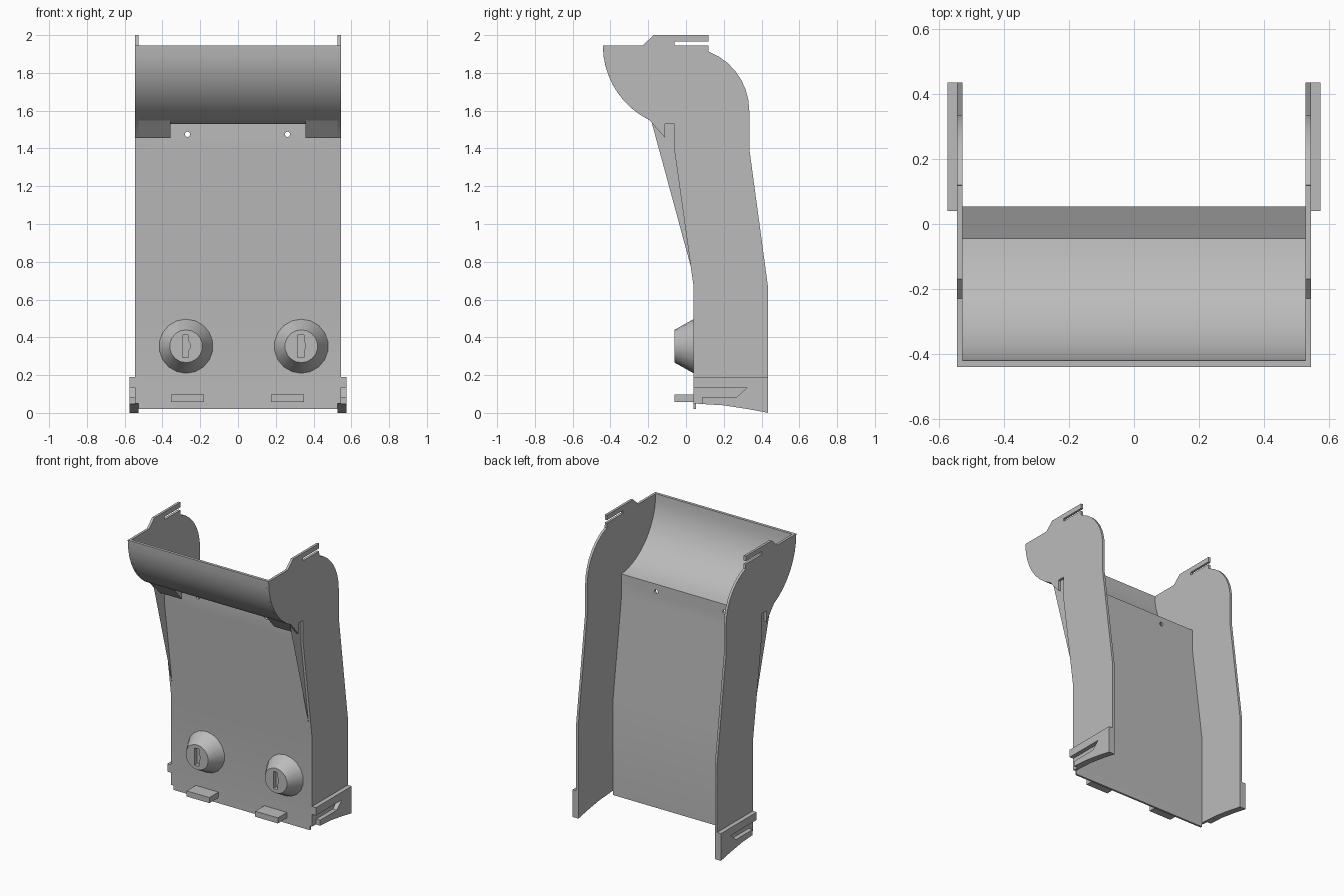
import bpy
import bmesh
from math import cos, sin, radians
from mathutils import Matrix

if "Cube" in bpy.data.objects:
    bpy.data.objects.remove(bpy.data.objects["Cube"], do_unlink=True)

grey = bpy.data.materials.new("plain_grey")
grey.use_nodes = True
grey.diffuse_color = (0.5, 0.5, 0.5, 1)
grey.node_tree.nodes["Principled BSDF"].inputs["Base Color"].default_value = (0.5, 0.5, 0.5, 1)


def finish(name, bm):
    bmesh.ops.recalc_face_normals(bm, faces=bm.faces)
    mesh = bpy.data.meshes.new(name)
    bm.to_mesh(mesh)
    bm.free()
    mesh.materials.append(grey)
    ob = bpy.data.objects.new(name, mesh)
    bpy.context.collection.objects.link(ob)
    return ob


def activate(ob):
    bpy.ops.object.select_all(action='DESELECT')
    ob.select_set(True)
    bpy.context.view_layer.objects.active = ob


def extrude(name, points, offset):
    bm = bmesh.new()
    face = bm.faces.new([bm.verts.new(p) for p in points])
    new = bmesh.ops.extrude_face_region(bm, geom=[face])["geom"]
    verts = [v for v in new if isinstance(v, bmesh.types.BMVert)]
    bmesh.ops.translate(bm, verts=verts, vec=offset)
    return finish(name, bm)


def side_prism(name, profile, x0, x1):
    return extrude(name, [(x0, y, z) for y, z in profile], (x1 - x0, 0, 0))


def cone(name, x, z, y_back, y_front, r_back, r_front, sides):
    bm = bmesh.new()
    bmesh.ops.create_cone(bm, cap_ends=True, segments=sides, radius1=r_back,
                          radius2=r_front, depth=y_back - y_front)
    bm.transform(Matrix.Translation((x, (y_back + y_front) / 2, z))
                 @ Matrix.Rotation(radians(90), 4, 'X'))
    return finish(name, bm)


def cut(ob, cutter):
    cutter.hide_render = True
    mod = ob.modifiers.new("cut", 'BOOLEAN')
    mod.operation, mod.solver, mod.object = 'DIFFERENCE', 'EXACT', cutter
    activate(ob)
    bpy.ops.object.modifier_apply(modifier=mod.name)
    bpy.data.objects.remove(cutter, do_unlink=True)


def smooth(ob):
    activate(ob)
    bpy.ops.object.shade_smooth_by_angle(angle=radians(30))


def arc(cy, cz, r, a0, a1, n):
    steps = [radians(a0 + (a1 - a0) * i / n) for i in range(n + 1)]
    return [(cy + r * cos(a), cz + r * sin(a)) for a in steps]


INNER, OUTER, BRACKET = 0.528, 0.545, 0.575
HOOD = (0, 1.945)
arch = [(0.04, 0.05), (0.2, 0.04), (0.33, 0.02), (0.435, 0)]

# Side panel outline: hood front, top hook, shoulder, back edge, arched foot, front edge
side = arc(*HOOD, 0.44, 244, 180, 8)
side += [(-0.23, 1.945), (-0.17, 2), (0.118, 2), (0.118, 1.965), (-0.06, 1.965),
         (-0.06, 1.945), (0.118, 1.945)]
side += arc(0, 1.6, 0.335, 69, 0, 7)
side += [(0.335, 1.4), (0.435, 0.66)] + arch[::-1]
side += [(0.04, 0.67), (-0.06, 1.38), (-0.06, 1.53), (-0.11, 1.53), (-0.11, 1.455)]

# Foot bracket with a hooked slot open to the front
bracket = [(0.04, 0.19), (0.435, 0.19), (0.435, 0), (0.33, 0.02), (0.2, 0.04),
           (0.085, 0.047), (0.085, 0.085), (0.27, 0.085), (0.325, 0.135), (0.04, 0.135)]

# Wedge tab under the hood
tab = [(-0.192, 1.549), (-0.11, 1.455), (-0.11, 1.535), (-0.16, 1.545)]

for label, s in (("left", 1), ("right", -1)):
    smooth(side_prism(label + "_side_panel", side, s * INNER, s * OUTER))
    smooth(side_prism(label + "_foot_bracket", bracket, s * OUTER, s * BRACKET))
    side_prism(label + "_hood_tab", tab, s * 0.357, s * INNER)

# Front panel and curved hood as one bent shell
shell = arc(*HOOD, 0.42, 180, 264, 12)
shell += [(-0.043, 1.38), (0.054, 0.67), (0.054, 0.02), (0.04, 0.02), (0.04, 0.67),
          (-0.06, 1.38), (-0.06, 1.53)]
shell += arc(*HOOD, 0.44, 250.5, 180, 10)
body = side_prism("front_panel_and_hood", shell, -INNER, INNER)
for x in (-0.267, 0.262):
    cut(body, cone("hole_cutter", x, 1.475, 0.05, -0.1, 0.014, 0.014, 16))
smooth(body)

# Conical knobs with a recessed key slot, and small shelf plates below
slot = [(-0.02, -0.06), (0.014, -0.06), (0.014, -0.02), (0.022, -0.01),
        (0.022, 0.015), (0.014, 0.025), (0.014, 0.06), (-0.02, 0.06)]
for label, x, shelf in (("right", -0.275, -0.355), ("left", 0.335, 0.175)):
    knob = cone(label + "_knob", x, 0.353, 0.045, -0.06, 0.146, 0.087, 18)
    cut(knob, extrude("slot_cutter", [(x + u, -0.08, 0.353 + v) for u, v in slot], (0, 0.05, 0)))
    smooth(knob)
    plate = [(-0.06, 0.058), (0.045, 0.058), (0.045, 0.097), (-0.06, 0.097)]
    side_prism(label + "_shelf_plate", plate, shelf, shelf + 0.175)
